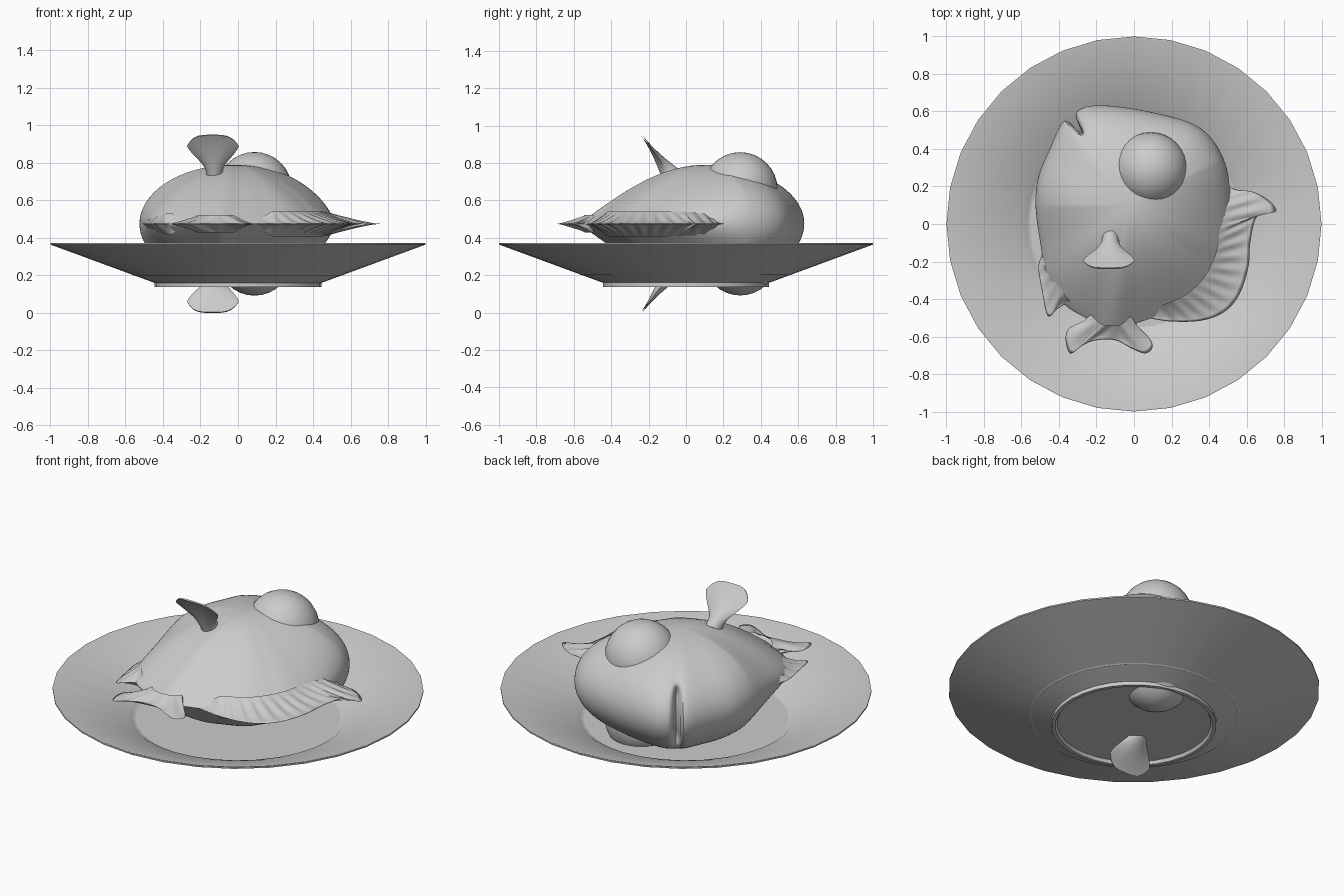
import bpy, bmesh, math
from mathutils import Vector
from mathutils.geometry import interpolate_bezier

cube = bpy.data.objects.get("Cube")
if cube:
    bpy.data.objects.remove(cube, do_unlink=True)

MID = 0.475  # height of the fish's plane of symmetry

grey = bpy.data.materials.new("plain grey")
grey.use_nodes = True
grey.diffuse_color = (0.6, 0.6, 0.6, 1)
grey.node_tree.nodes["Principled BSDF"].inputs["Base Color"].default_value = (0.6, 0.6, 0.6, 1)


def make(name, bm, z=0.0, mirror=False, angle=40):
    bmesh.ops.remove_doubles(bm, verts=bm.verts, dist=0.0002)
    bmesh.ops.recalc_face_normals(bm, faces=bm.faces)
    # an open half shell must face upward
    if mirror and sum(f.normal.z * f.calc_area() for f in bm.faces) < -0.001:
        bmesh.ops.reverse_faces(bm, faces=bm.faces)
    mesh = bpy.data.meshes.new(name)
    bm.to_mesh(mesh)
    bm.free()
    ob = bpy.data.objects.new(name, mesh)
    bpy.context.collection.objects.link(ob)
    ob.location.z = z
    mesh.materials.append(grey)
    if mirror:
        mod = ob.modifiers.new("both sides", 'MIRROR')
        mod.use_axis = (False, False, True)
        mod.merge_threshold = 0.0005
    bpy.ops.object.select_all(action='DESELECT')
    bpy.context.view_layer.objects.active = ob
    ob.select_set(True)
    bpy.ops.object.shade_smooth_by_angle(angle=math.radians(angle))
    return ob


def grid(rows, closed=False):
    bm = bmesh.new()
    vs = [[bm.verts.new(p) for p in row] for row in rows]
    n = len(rows[0])
    for a, b in zip(vs, vs[1:]):
        for i in range(n if closed else n - 1):
            j = (i + 1) % n
            bm.faces.new((a[i], a[j], b[j], b[i]))
    return bm


def smooth_path(points, count, closed=False):
    """Even samples along a smooth curve through the points."""
    p = [Vector((x, y, 0)) for x, y in points]
    n = len(p)
    get = (lambda i: p[i % n]) if closed else (lambda i: p[max(0, min(n - 1, i))])
    dense = []
    for i in range(n if closed else n - 1):
        a, b, c, d = (get(i + k) for k in (-1, 0, 1, 2))
        dense += interpolate_bezier(b, b + (c - a) / 6, c - (d - b) / 6, c, 16)[:-1]
    dense.append(get(n) if closed else p[-1])
    dist = [0]
    for a, b in zip(dense, dense[1:]):
        dist.append(dist[-1] + (b - a).length)
    out, k = [], 0
    for i in range(count):
        t = dist[-1] * i / (count if closed else count - 1)
        while k < len(dense) - 2 and dist[k + 1] < t:
            k += 1
        out.append(dense[k].lerp(dense[k + 1], (t - dist[k]) / max(1e-9, dist[k + 1] - dist[k])))
    return out


def smoothstep(a, b, x):
    t = max(0, min(1, (x - a) / (b - a)))
    return t * t * (3 - 2 * t)


# Plate: turned profile with a foot ring
profile = [(0, 0.2), (0.56, 0.2), (0.6, 0.228), (0.99, 0.372), (1, 0.372), (1, 0.364),
           (0.445, 0.16), (0.445, 0.138), (0.425, 0.138), (0.415, 0.155), (0, 0.155)]
SEG = 32
rows = [[(r * math.cos(i * math.tau / SEG), r * math.sin(i * math.tau / SEG), z)
         for i in range(SEG)] for r, z in profile]
make("plate", grid(rows, True), angle=35)

# Body: outline swelling up to a crown, tapered at the tail, with a mouth slit
outline = [(-0.29, 0.61), (-0.23, 0.63), (-0.1, 0.628), (0.1, 0.595), (0.3, 0.54), (0.41, 0.46),
           (0.48, 0.34), (0.51, 0.2), (0.51, 0), (0.47, -0.2), (0.34, -0.38), (0.15, -0.48),
           (0.01, -0.53), (-0.11, -0.57), (-0.22, -0.52), (-0.37, -0.43), (-0.46, -0.3),
           (-0.5, -0.1), (-0.525, 0.1), (-0.51, 0.25), (-0.45, 0.4), (-0.39, 0.53), (-0.34, 0.57)]
crown = Vector((-0.02, 0.1, 0))
mouth = Vector((-0.29, 0.5, 0)) - crown
mouth_angle = math.atan2(mouth.y, mouth.x)
rim = smooth_path(outline, 256, True)
rows = []
for k in range(29):
    s = math.sin(k / 28 * math.pi / 2)
    row = []
    for p in rim:
        d = p - crown
        u = d.normalized()
        taper = max(0, min(1, -u.y + 0.5 * max(0, u.x)))
        h = (1 - taper) * math.sqrt(max(0, 1 - s * s)) + taper * math.cos(s * math.pi / 2)
        off = (math.atan2(d.y, d.x) - mouth_angle) / 0.03
        slit = 0.2 * math.exp(-off * off) * smoothstep(0.78, 0.95, s)
        q = crown + d * s * (1 - slit)
        row.append((q.x, q.y, 0 if k == 28 else 0.315 * h))
    rows.append(row)
make("body", grid(rows, True), MID, True, 50)


# Flat fins: thick at the root, thin and ribbed toward the edge
def edge_fin(name, root, edge, thick, ribs, count=100):
    a, b = smooth_path(root, count), smooth_path(edge, count)
    rows = []
    for k in range(11):
        v = k / 10
        row = []
        for i in range(count):
            t = i / (count - 1)
            q = a[i].lerp(b[i], v)
            side = min(1, 8 * t, 8 * (1 - t))
            wave = 0.005 * math.sin(t * math.tau * ribs) * math.sin(v * math.pi)
            z = (thick * (1 - v) ** 1.6 + 0.007 * (1 - v) + wave) * side
            row.append((q.x, q.y, 0 if k == 10 or side == 0 else max(0.002, z)))
        rows.append(row)
    make(name, grid(rows), MID, True, 50)


edge_fin("left_fin",
         [(0.45, 0.2), (0.46, 0), (0.42, -0.2), (0.3, -0.36), (0.08, -0.46)],
         [(0.5, 0.21), (0.54, 0.185), (0.64, 0.17), (0.72, 0.125), (0.76, 0.07), (0.7, 0.055),
          (0.65, 0.03), (0.62, -0.1), (0.61, -0.23), (0.56, -0.38), (0.48, -0.47),
          (0.36, -0.515), (0.2, -0.52), (0.07, -0.5)], 0.06, 16)
edge_fin("right_fin",
         [(-0.48, -0.02), (-0.45, -0.15), (-0.42, -0.28), (-0.36, -0.39), (-0.3, -0.43)],
         [(-0.5, -0.05), (-0.49, -0.15), (-0.51, -0.23), (-0.49, -0.36), (-0.46, -0.49),
          (-0.41, -0.455), (-0.36, -0.43), (-0.3, -0.47)], 0.05, 7)
edge_fin("tail",
         [(-0.24, -0.47), (-0.18, -0.53), (-0.12, -0.54), (-0.06, -0.53), (0, -0.47)],
         [(-0.24, -0.5), (-0.27, -0.53), (-0.34, -0.55), (-0.365, -0.61), (-0.34, -0.69),
          (-0.27, -0.645), (-0.2, -0.62), (-0.1, -0.62), (-0.01, -0.665), (0.06, -0.69),
          (0.1, -0.655), (0.075, -0.6), (0.02, -0.56), (0.01, -0.5)], 0.04, 6)

# Side fin: a flaring paddle leaning toward the tail
rows = []
base, tip = Vector((-0.125, -0.08, 0.26)), Vector((-0.137, -0.237, 0.473))
lean = tip - base
normal = lean.cross(Vector((1, 0, 0))).normalized()
for k in range(13):
    v = k / 12
    width = 0.045 + 0.093 * smoothstep(0.1, 1.1, v) * 1.03
    thick = 0.004 + 0.05 * (1 - v) ** 1.7
    row = []
    for i in range(32):
        c, s = math.cos(i * math.tau / 32), math.sin(i * math.tau / 32)
        reach = v * (1 - 0.27 * c ** 4)
        row.append(base + lean * reach + Vector((width * c, 0, 0)) + normal * (thick * s))
    rows.append(row)
bm = grid(rows, True)
bmesh.ops.holes_fill(bm, edges=[e for e in bm.edges if e.is_boundary])
make("side_fins", bm, MID, True)

# Eyes
bm = bmesh.new()
bmesh.ops.create_uvsphere(bm, u_segments=32, v_segments=16, radius=0.2)
bmesh.ops.translate(bm, verts=bm.verts, vec=(0.088, 0.29, 0.183))
bmesh.ops.delete(bm, geom=[v for v in bm.verts if v.co.z < 0.005], context='VERTS')
make("eyes", bm, MID, True)
